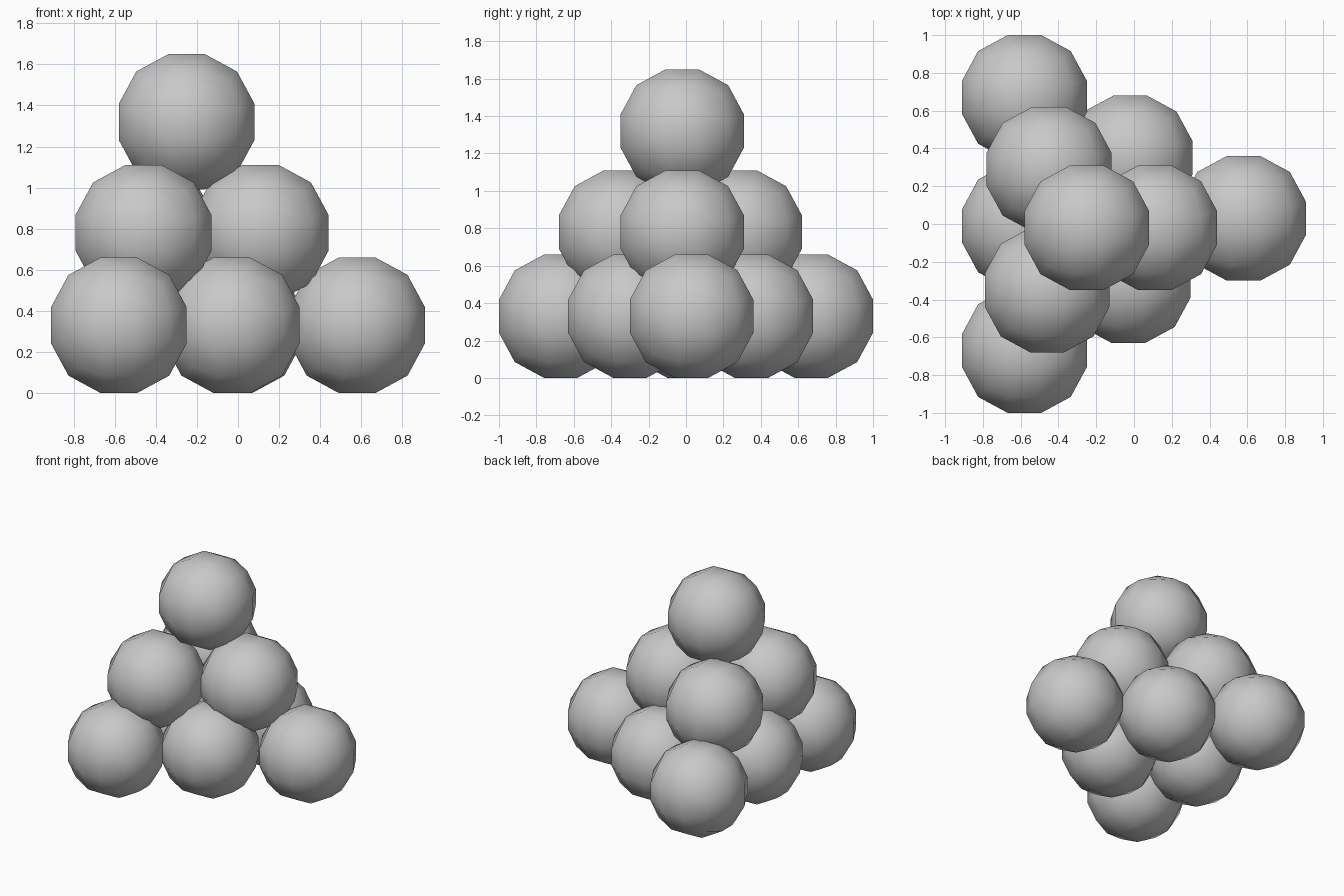
import bpy
import bmesh
import math

cube = bpy.data.objects.get("Cube")
if cube:
    bpy.data.objects.remove(cube, do_unlink=True)

# One plain grey for every ball
GREY = (0.58, 0.58, 0.58, 1.0)
grey = bpy.data.materials.new("light_grey")
grey.use_nodes = True
grey.diffuse_color = GREY
grey.node_tree.nodes["Principled BSDF"].inputs["Base Color"].default_value = GREY

RADIUS = 0.353


def ball_mesh():
    """Low-poly ball: a cube cut in thirds, pushed out to a sphere."""
    bm = bmesh.new()
    bmesh.ops.create_cube(bm, size=2)
    bmesh.ops.subdivide_edges(bm, edges=bm.edges[:], cuts=2, use_grid_fill=True)
    for v in bm.verts:
        for axis in range(3):
            v.co[axis] = math.tan(v.co[axis] * math.pi / 4)
        v.co = v.co.normalized() * RADIUS
    for f in bm.faces:
        f.smooth = True
    bmesh.ops.recalc_face_normals(bm, faces=bm.faces[:])
    mesh = bpy.data.meshes.new("ball")
    bm.to_mesh(mesh)
    bm.free()
    mesh.materials.append(grey)
    return mesh


# Three stacked layers: height of the centres, then x, y of each ball
layers = {
    "bottom_ball": (0.33, [(-0.58, 0.67), (-0.58, -0.01), (-0.58, -0.67),
                           (-0.02, 0.35), (-0.03, -0.30), (0.58, 0.03)]),
    "middle_ball": (0.78, [(-0.45, 0.29), (-0.46, -0.35), (0.11, -0.02)]),
    "top_ball": (1.32, [(-0.25, -0.02)]),
}

mesh = ball_mesh()
for name, (z, centres) in layers.items():
    for i, (x, y) in enumerate(centres, 1):
        ball = bpy.data.objects.new(f"{name}_{i}", mesh)
        ball.location = (x, y, z)
        bpy.context.collection.objects.link(ball)
